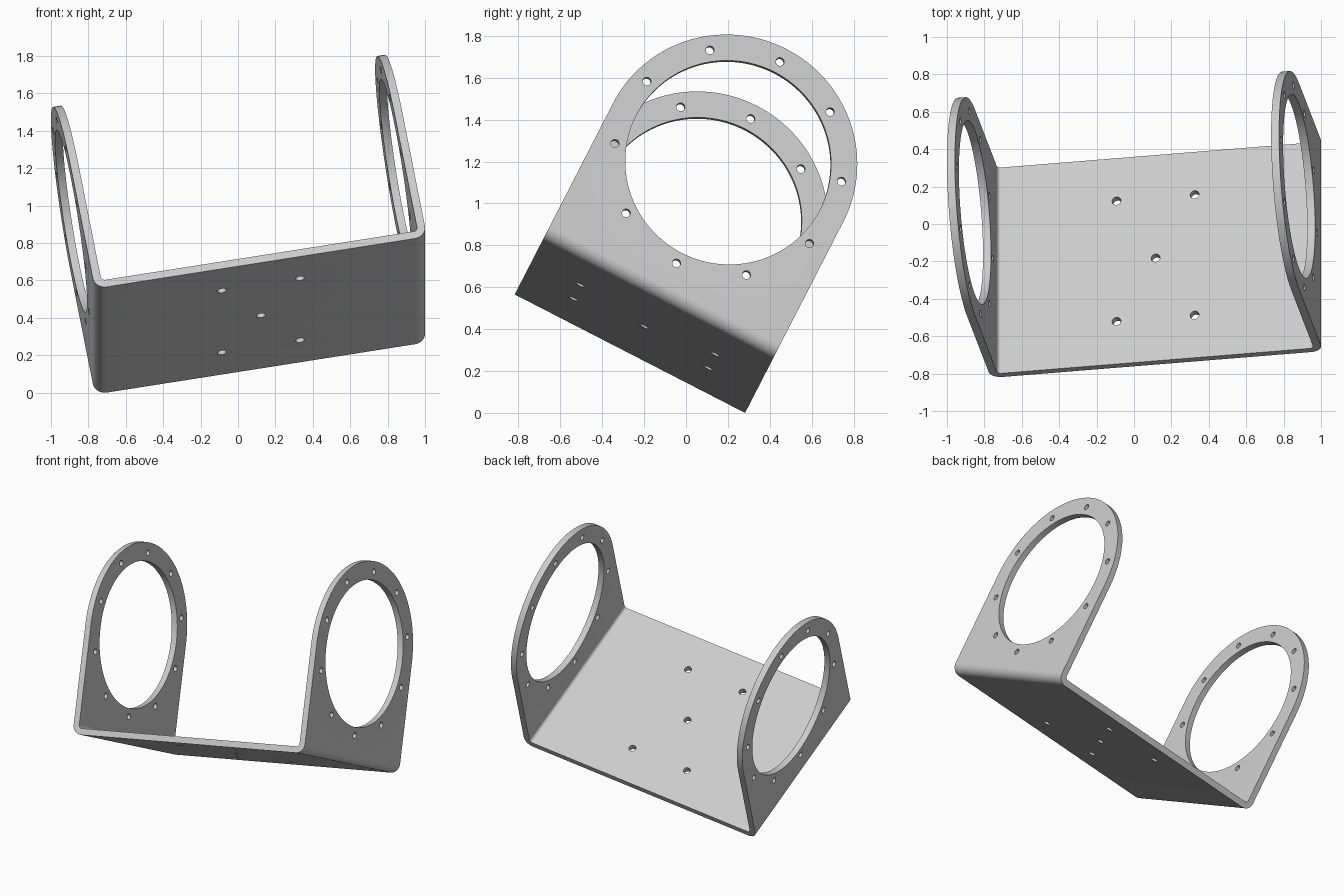
import bpy, bmesh
from math import sin, cos, pi, radians
from mathutils import Matrix, Vector

cube = bpy.data.objects.get("Cube")
if cube:
    bpy.data.objects.remove(cube)

WIDTH, DEPTH, THICK = 1.803, 1.237, 0.043
BEND = 0.065                    # outer bend radius
ARM_Z = 0.735                   # height of the ring centres
RING, BOLT_RING = 0.493, 0.549  # opening and bolt circle radii

grey = bpy.data.materials.new("light grey metal")
grey.use_nodes = True
grey.diffuse_color = (0.6, 0.6, 0.6, 1)
grey.node_tree.nodes["Principled BSDF"].inputs["Base Color"].default_value = (0.6, 0.6, 0.6, 1)


def make_object(name, bm):
    bmesh.ops.recalc_face_normals(bm, faces=bm.faces[:])
    mesh = bpy.data.meshes.new(name)
    bm.to_mesh(mesh)
    bm.free()
    mesh.materials.append(grey)
    obj = bpy.data.objects.new(name, mesh)
    bpy.context.collection.objects.link(obj)
    return obj


def prism(name, points, direction):
    """Extrude a closed outline along a direction."""
    bm = bmesh.new()
    face = bm.faces.new([bm.verts.new(p) for p in points])
    new = bmesh.ops.extrude_face_region(bm, geom=[face])["geom"]
    verts = [v for v in new if isinstance(v, bmesh.types.BMVert)]
    bmesh.ops.translate(bm, verts=verts, vec=direction)
    return make_object(name, bm)


def drill(bm, radius, length, matrix, sides):
    bmesh.ops.create_cone(bm, cap_ends=True, segments=sides, radius1=radius,
                          radius2=radius, depth=length, matrix=matrix)


def bend(radius, steps=12):
    """Lower right quarter bend, from the plate up to the arm."""
    cx = WIDTH / 2 - BEND
    return [(cx + radius * sin(i / steps * pi / 2),
             BEND - radius * cos(i / steps * pi / 2)) for i in range(steps + 1)]


# Folded sheet: U section extruded front to back
tall = ARM_Z + DEPTH
outer = bend(BEND) + [(WIDTH / 2, tall)]
inner = bend(BEND - THICK) + [(WIDTH / 2 - THICK, tall)]
half = outer + inner[::-1]
section = half + [(-x, z) for x, z in half[::-1]]
bracket = prism("bracket", [(x, -DEPTH / 2, z) for x, z in section], (0, DEPTH, 0))

# Rounded arm outline, seen from the side
r = DEPTH / 2
outline = [(r + 0.1, -0.2), (r + 0.1, ARM_Z - 0.2), (r, ARM_Z - 0.2)]
outline += [(r * cos(a), ARM_Z + r * sin(a)) for a in [pi * i / 72 for i in range(73)]]
outline += [(-r, ARM_Z - 0.2), (-r - 0.1, ARM_Z - 0.2), (-r - 0.1, -0.2)]
arm_outline = prism("arm_outline", [(-1.5, y, z) for y, z in outline], (3, 0, 0))

# Ring openings, bolt holes and plate holes
bm = bmesh.new()
across = Matrix.Rotation(pi / 2, 4, 'Y')
drill(bm, RING, 3, Matrix.Translation((0, 0, ARM_Z)) @ across, 128)
for i in range(10):
    a = 2 * pi * i / 10
    place = Matrix.Translation((0, BOLT_RING * sin(a), ARM_Z + BOLT_RING * cos(a)))
    drill(bm, 0.02, 3, place @ across, 24)
plate_holes = [(0, 0)] + [(x, y) for x in (-0.212, 0.212) for y in (-0.362, 0.362)]
for x, y in plate_holes:
    drill(bm, 0.024, 0.12, Matrix.Translation((x, y, 0.02)), 24)
holes = make_object("holes", bm)

for cutter, operation in ((arm_outline, 'INTERSECT'), (holes, 'DIFFERENCE')):
    cutter.hide_render = True
    mod = bracket.modifiers.new(cutter.name, 'BOOLEAN')
    mod.object, mod.operation, mod.solver = cutter, operation, 'EXACT'

# Bake the cuts and drop the cutters
bpy.context.view_layer.update()
baked = bracket.evaluated_get(bpy.context.evaluated_depsgraph_get())
mesh = bpy.data.meshes.new_from_object(baked)
bracket.modifiers.clear()
bracket.data = mesh
for cutter in (arm_outline, holes):
    bpy.data.objects.remove(cutter)

# Tilt, then centre on the ground
mesh.transform(Matrix.Rotation(radians(-27.2), 4, 'X') @ Matrix.Rotation(radians(-10), 4, 'Y'))
lo = Vector([min(v.co[k] for v in mesh.vertices) for k in range(3)])
hi = Vector([max(v.co[k] for v in mesh.vertices) for k in range(3)])
mesh.transform(Matrix.Translation((-(lo.x + hi.x) / 2, -(lo.y + hi.y) / 2, -lo.z)))

bpy.ops.object.select_all(action='DESELECT')
bracket.select_set(True)
bpy.context.view_layer.objects.active = bracket
bpy.ops.object.shade_smooth_by_angle(angle=radians(30))
